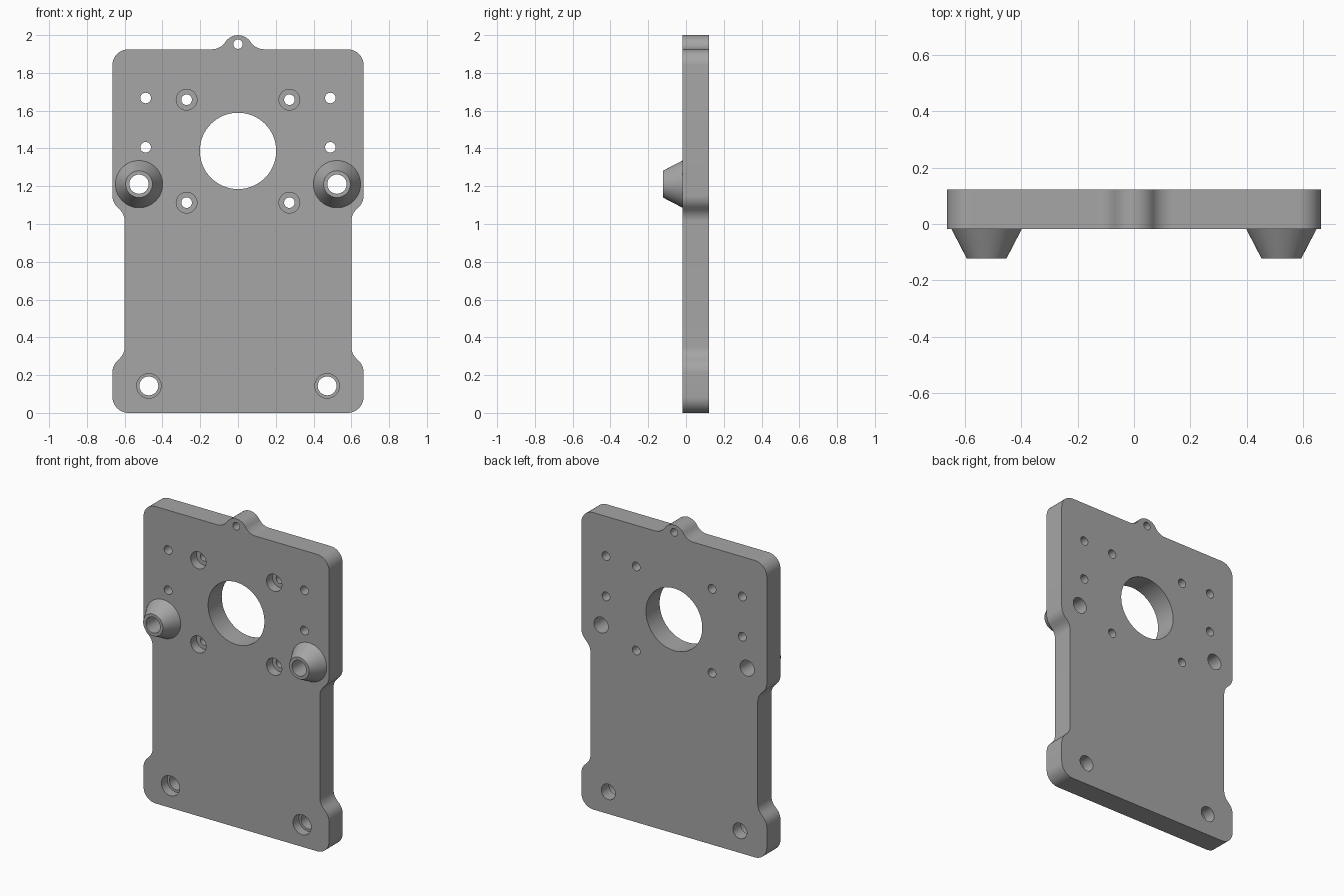
import bpy, bmesh, math
from mathutils import Vector

cube = bpy.data.objects.get("Cube")
if cube:
    bpy.data.objects.remove(cube, do_unlink=True)

FRONT, BACK, TIP = -0.018, 0.122, -0.122   # depths along y
STEP = FRONT + 0.06                        # floor of the counterbores

grey = bpy.data.materials.new("satin_grey")
grey.use_nodes = True
grey.diffuse_color = (0.38, 0.38, 0.38, 1)
grey.node_tree.nodes["Principled BSDF"].inputs["Base Color"].default_value = (0.38, 0.38, 0.38, 1)


def fillet(corners, steps=10):
    """Round every corner (x, z, radius) of a closed polygon."""
    out = []
    for i, (x, z, r) in enumerate(corners):
        p = Vector((x, z))
        a = (Vector(corners[i - 1][:2]) - p).normalized()
        b = (Vector(corners[(i + 1) % len(corners)][:2]) - p).normalized()
        half = a.angle(b) / 2
        centre = p + (a + b).normalized() * (r / math.sin(half))
        start = p + a * (r / math.tan(half)) - centre
        end = p + b * (r / math.tan(half)) - centre
        sweep = math.pi - 2 * half
        for k in range(steps + 1):
            t = k / steps
            out.append(centre + (start * math.sin((1 - t) * sweep)
                                 + end * math.sin(t * sweep)) / math.sin(sweep))
    return out


def lathe(bm, x, z, profile, segments=48):
    """Closed solid turned about a y axis from (radius, y) pairs."""
    rings = []
    for r, y in profile:
        angles = [2 * math.pi * k / segments for k in range(segments)]
        rings.append([bm.verts.new((x + r * math.cos(a), y, z + r * math.sin(a))) for a in angles])
    for low, high in zip(rings, rings[1:]):
        for k in range(segments):
            n = (k + 1) % segments
            bm.faces.new((low[k], low[n], high[n], high[k]))
    bm.faces.new(rings[0])
    bm.faces.new(rings[-1])


def make_object(name, bm):
    bmesh.ops.recalc_face_normals(bm, faces=bm.faces)
    mesh = bpy.data.meshes.new(name)
    bm.to_mesh(mesh)
    bm.free()
    mesh.materials.append(grey)
    obj = bpy.data.objects.new(name, mesh)
    bpy.context.collection.objects.link(obj)
    return obj


def combine(target, tool, operation):
    tool.hide_render = True
    mod = target.modifiers.new(operation.lower(), 'BOOLEAN')
    mod.operation, mod.solver, mod.object = operation, 'EXACT', tool
    bpy.context.view_layer.objects.active = target
    bpy.ops.object.modifier_apply(modifier=mod.name)
    bpy.data.objects.remove(tool, do_unlink=True)


# Plate outline: waisted sides and a rounded tab on top
R = 0.085
side = [(0.665, 0, R), (0.665, 0.25, R), (0.6, 0.315, R), (0.6, 1.05, R),
        (0.665, 1.115, R), (0.665, 1.925, R), (0.092, 1.925, 0.084)]
outline = side + [(0, 2.067, 0.08)] + [(-x, z, r) for x, z, r in reversed(side)]
bm = bmesh.new()
face = bm.faces.new([bm.verts.new((p.x, FRONT, p.y)) for p in fillet(outline)])
extruded = bmesh.ops.extrude_face_region(bm, geom=[face])["geom"]
bmesh.ops.translate(bm, vec=(0, BACK - FRONT, 0),
                    verts=[v for v in extruded if isinstance(v, bmesh.types.BMVert)])
plate = make_object("mounting_plate", bm)

# Tapered bosses on the front
bm = bmesh.new()
for s in (-1, 1):
    lathe(bm, s * 0.524, 1.211, [(0.125, 0.05), (0.125, FRONT), (0.071, TIP)], 64)
combine(plate, make_object("bosses", bm), 'UNION')

# Through holes and counterbored holes
bm = bmesh.new()


def drill(x, z, r, bore=None, segments=32):
    head = [(bore, -0.2), (bore, STEP), (r, STEP)] if bore else [(r, -0.2)]
    lathe(bm, x, z, head + [(r, 0.2)], segments)


drill(0, 1.387, 0.202, segments=96)
drill(0, 1.952, 0.025)
for s in (-1, 1):
    drill(s * 0.524, 1.211, 0.051)
    drill(s * 0.472, 0.143, 0.05, 0.065)
    for z in (1.667, 1.406):
        drill(s * 0.489, z, 0.028)
    for z in (1.658, 1.113):
        drill(s * 0.272, z, 0.028, 0.055)
combine(plate, make_object("drill_cutters", bm), 'DIFFERENCE')

# Smooth curved walls, keep edges sharp
bpy.ops.object.select_all(action='DESELECT')
plate.select_set(True)
bpy.context.view_layer.objects.active = plate
bpy.ops.object.shade_smooth_by_angle(angle=math.radians(30))
